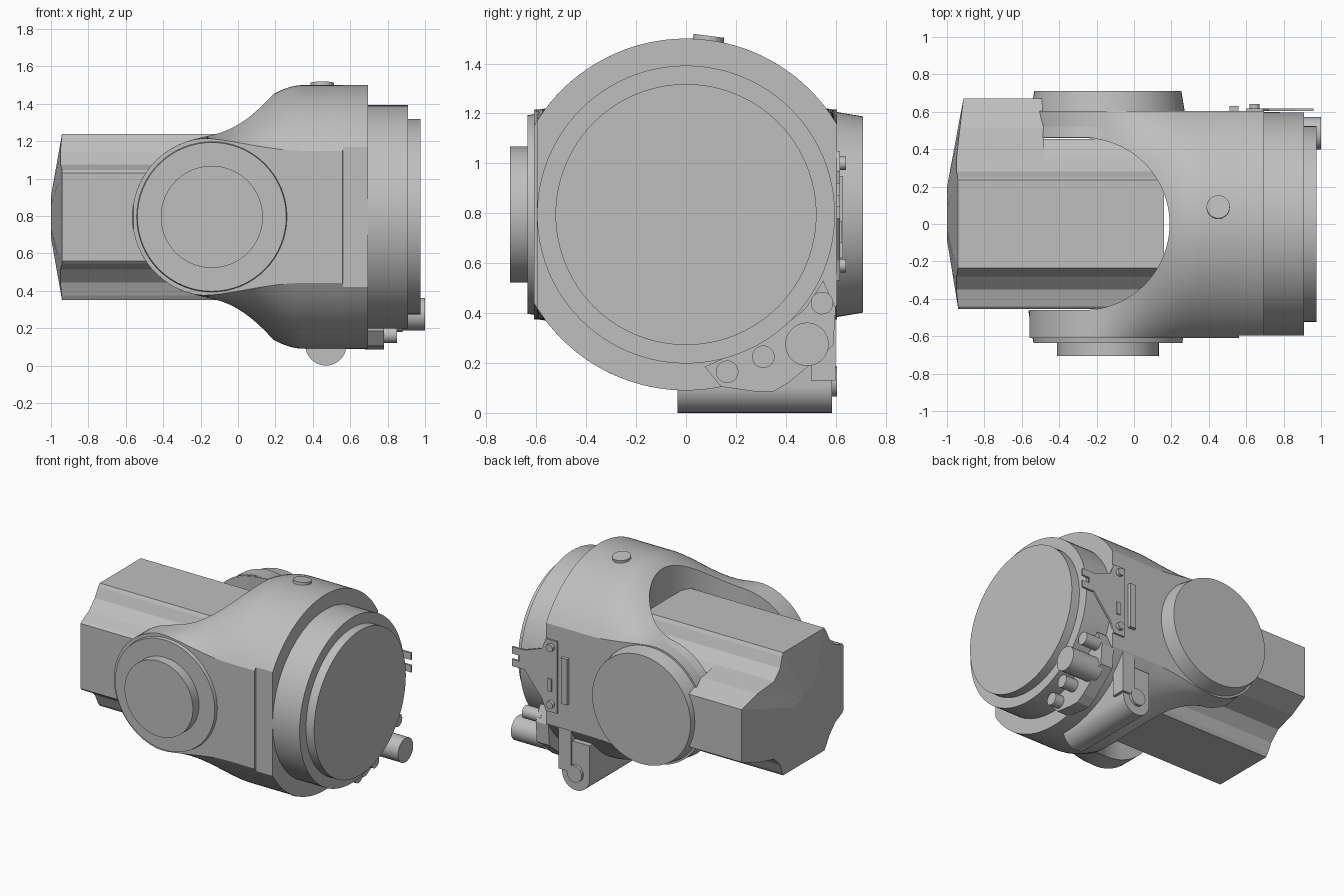
import bpy, bmesh, math
from mathutils import Vector, Matrix

cube = bpy.data.objects.get("Cube")
if cube:
    bpy.data.objects.remove(cube, do_unlink=True)

CZ = 0.795          # height of the main axis
PX = -0.14          # x of the pivot axis

grey = bpy.data.materials.new("plain_grey")
grey.use_nodes = True
GREY = (0.52, 0.52, 0.52, 1)
grey.diffuse_color = GREY
grey.node_tree.nodes["Principled BSDF"].inputs["Base Color"].default_value = GREY


def finish(name, bm, smooth=True):
    bmesh.ops.recalc_face_normals(bm, faces=bm.faces)
    mesh = bpy.data.meshes.new(name)
    bm.to_mesh(mesh)
    bm.free()
    mesh.materials.append(grey)
    ob = bpy.data.objects.new(name, mesh)
    bpy.context.collection.objects.link(ob)
    if smooth:
        shade(ob)
    return ob


def shade(ob):
    bpy.ops.object.select_all(action='DESELECT')
    ob.select_set(True)
    bpy.context.view_layer.objects.active = ob
    bpy.ops.object.shade_smooth_by_angle(angle=math.radians(30))


def loft(bm, rings):
    """Join rings of points into a closed solid."""
    vs = [[bm.verts.new(p) for p in ring] for ring in rings]
    n = len(vs[0])
    for a, b in zip(vs, vs[1:]):
        for i in range(n):
            j = (i + 1) % n
            bm.faces.new((a[i], a[j], b[j], b[i]))
    bm.faces.new(vs[0])
    bm.faces.new(vs[-1])


def prism(name, pts, axis, lo, hi, smooth=False):
    place = {'x': lambda p, t: (t, p[0], p[1]),
             'y': lambda p, t: (p[0], t, p[1]),
             'z': lambda p, t: (p[0], p[1], t)}[axis]
    bm = bmesh.new()
    loft(bm, [[place(p, t) for p in pts] for t in (lo, hi)])
    return finish(name, bm, smooth)


def cylinder(name, start, end, r1, r2=None, segments=64):
    start, end = Vector(start), Vector(end)
    d = end - start
    turn = Vector((0, 0, 1)).rotation_difference(d).to_matrix().to_4x4()
    bm = bmesh.new()
    bmesh.ops.create_cone(bm, cap_ends=True, segments=segments, radius1=r1,
                          radius2=r1 if r2 is None else r2, depth=d.length,
                          matrix=Matrix.Translation((start + end) / 2) @ turn)
    return finish(name, bm)


def box(name, x, y, z):
    return prism(name, [(x[0], y[0]), (x[1], y[0]), (x[1], y[1]), (x[0], y[1])], 'z', *z)


# Forked housing: clipped drum blending into two rounded arms
def half_height(x, y):
    t = min(max((x + 0.26) / 0.61, 0), 1)
    w = t * t * (3 - 2 * t)
    drum = math.sqrt(0.705 ** 2 - y * y)
    arm = 0.425 if x > PX else math.sqrt(max(0.425 ** 2 - (x - PX) ** 2, 0.0004))
    return w * drum + (1 - w) * arm


xs = [PX - 0.42 * math.cos(math.pi / 2 * i / 14) for i in range(15)]
xs += [PX + 0.5 * i / 20 for i in range(1, 21)] + [0.45, 0.56, 0.562, 0.695]
rings = []
for x in xs:
    front = -0.61 if x < 0.561 else -0.597
    ys = [front + (0.605 - front) * i / 40 for i in range(41)]
    rings.append([(x, y, CZ + half_height(x, y)) for y in ys]
                 + [(x, y, CZ - half_height(x, y)) for y in reversed(ys)])
bm = bmesh.new()
loft(bm, rings)
housing = finish("forked_housing", bm, False)

# Slot between the arms
arc = [math.pi * (i / 48 - 0.5) for i in range(49)]
slot = [(-0.27 + 0.46 * math.cos(a), 0.46 * math.sin(a)) for a in arc]
cutter = prism("slot_cutter", slot + [(-1.2, 0.46), (-1.2, -0.46)], 'z', -0.5, 2.5)
cutter.hide_render = True
mod = housing.modifiers.new("slot", 'BOOLEAN')
mod.operation = 'DIFFERENCE'
mod.solver = 'EXACT'
mod.object = cutter
bpy.ops.object.select_all(action='DESELECT')
bpy.context.view_layer.objects.active = housing
housing.select_set(True)
bpy.ops.object.modifier_apply(modifier="slot")
bpy.data.objects.remove(cutter, do_unlink=True)
shade(housing)

# Output drum steps
cylinder("output_drum", (0.69, 0, CZ), (0.91, 0, CZ), 0.597, segments=96)
cylinder("output_face", (0.9, 0, CZ), (0.975, 0, CZ), 0.523, segments=96)

# Pivot bosses
cylinder("front_boss", (PX, -0.462, CZ), (PX, -0.635, CZ), 0.425, 0.398)
cylinder("front_pivot_cap", (PX, -0.63, CZ), (PX, -0.705, CZ), 0.273)
cylinder("back_boss", (PX, 0.462, CZ), (PX, 0.71, CZ), 0.435, 0.393)

# Notched motor body
corner = [(0.235, 0.443), (0.25, 0.42), (0.28, 0.35), (0.35, 0.28), (0.44, 0.25), (0.455, 0.235)]
bulge = corner[:4] + [(0.515, 0.25), (0.67, 0.19)]


def section(right):
    half = [(y, z) for y, z in right] + [(y, -z) for y, z in reversed(right)]
    return half + [(-y, -z) for y, z in corner] + [(-y, z) for y, z in reversed(corner)]


prism("motor_core", [(y, CZ + z) for y, z in section(corner)], 'x', -0.485, 0.16)

# Rear motor housing with a gently crowned end
outline = section(bulge)
ends = []
for y, z in outline:
    r = math.hypot(y, z)
    ends.append((-1 + 0.15 * max(r - 0.11, 0), y, CZ + z))
crown = [(-1, 0.03 + 0.25 * y, CZ + 0.25 * z) for y, z in outline]
bm = bmesh.new()
loft(bm, [[(-0.485, y, CZ + z) for y, z in outline], ends, crown])
finish("motor_rear_housing", bm, False)

# Top plug, square to the drum surface
up = Vector((0, math.sin(0.128), math.cos(0.128)))
base = Vector((0.45, 0, CZ))
cylinder("top_plug", base + up * 0.69, base + up * 0.722, 0.062, segments=32)

# Lower tube mount
round_end = [(0.47 - 0.11 * math.cos(a), 0.11 - 0.11 * math.sin(a))
             for a in [math.pi * i / 20 for i in range(21)]]
prism("lower_tube_mount", round_end + [(0.58, 0.35), (0.36, 0.35)], 'y', -0.035, 0.585, True)
cylinder("tube_end_plug", (0.47, 0.58, 0.125), (0.47, 0.605, 0.125), 0.06, segments=32)
box("mount_strap", (0.5, 0.6), (0.5, 0.6), (0.13, 0.55))

# Connector bracket and plugs
bracket = [(0.075, 0.185), (0.14, 0.105), (0.28, 0.085), (0.35, 0.085), (0.41, 0.12), (0.59, 0.27),
           (0.6, 0.42), (0.55, 0.53), (0.48, 0.42), (0.36, 0.32), (0.22, 0.25)]
prism("connector_bracket", bracket, 'x', 0.68, 0.78)
for name, y, z, r, tip in [("large_plug", 0.485, 0.275, 0.087, 1.0), ("upper_plug", 0.545, 0.44, 0.045, 0.9),
                           ("middle_plug", 0.31, 0.225, 0.045, 0.88), ("lower_plug", 0.165, 0.165, 0.045, 0.85)]:
    cylinder(name, (0.75, y, z), (tip, y, z), r, segments=32)

# Pronged plate on the back with screws and bar
plate = [(0.6, 1.05), (0.69, 1.05), (0.72, 0.97), (0.86, 0.92), (0.96, 0.92), (0.96, 0.87), (0.9, 0.87),
         (0.9, 0.83), (0.96, 0.83), (0.96, 0.78), (0.86, 0.78), (0.72, 0.61), (0.69, 0.53), (0.6, 0.53)]
prism("pronged_plate", plate, 'y', 0.603, 0.617)
box("back_bar", (0.51, 0.56), (0.6, 0.63), (0.62, 0.95))
box("plate_clip", (0.64, 0.67), (0.61, 0.625), (0.68, 0.77))
for name, z in (("upper_screw", 1.0), ("lower_screw", 0.59)):
    cylinder(name, (0.645, 0.61, z), (0.645, 0.642, z), 0.027, segments=24)
